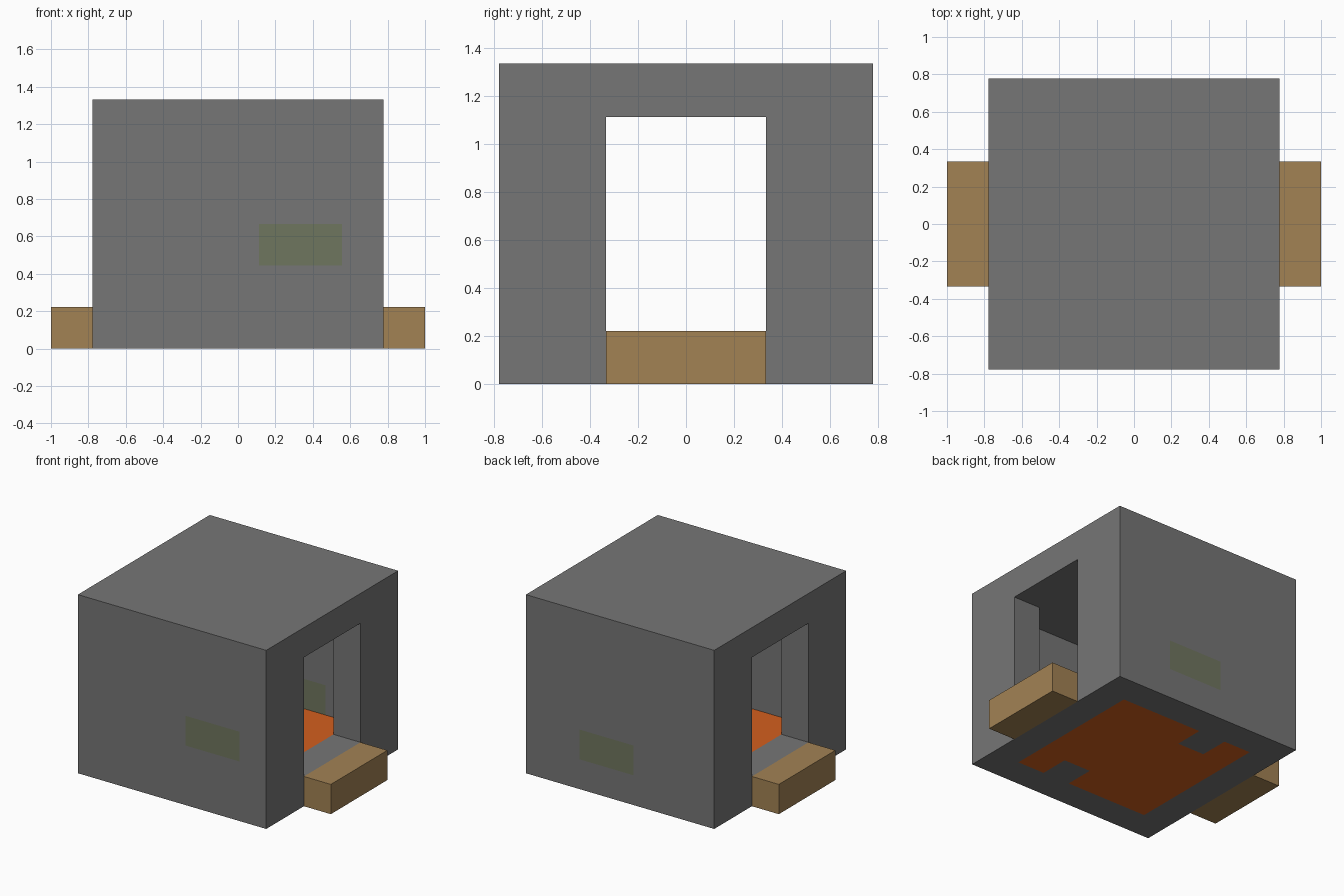
import bpy
import bmesh
from mathutils import Vector

cube = bpy.data.objects.get("Cube")
if cube:
    bpy.data.objects.remove(cube, do_unlink=True)

S = 2 / 9  # edge length of one building block


def make_material(name, rgb):
    """Flat material from 8-bit display colour."""
    linear = [((c / 255 + 0.055) / 1.055) ** 2.4 for c in rgb] + [1]
    mat = bpy.data.materials.new(name)
    mat.use_nodes = True
    mat.diffuse_color = linear
    bsdf = next(n for n in mat.node_tree.nodes if n.type == 'BSDF_PRINCIPLED')
    bsdf.inputs["Base Color"].default_value = linear
    bsdf.inputs["Roughness"].default_value = 0.9
    return mat


STONE, MOSS, WOOD, MOLTEN = range(4)
MATERIALS = [
    make_material("grey stone", (118, 118, 118)),
    make_material("mossy stone", (111, 118, 95)),
    make_material("wood planks", (162, 130, 84)),
    make_material("molten orange", (211, 95, 30)),
]


def part_at(x, y, z):
    """Name of the part that fills a block cell, or None for empty space."""
    ax, ay = abs(x), abs(y)
    if ax == 4 and ay <= 1 and z == 0:
        return "left_step" if x > 0 else "right_step"
    if ax > 3 or ay > 3 or not 0 <= z <= 5:
        return None
    if z == 0:
        return "floor"
    if z == 5:
        return "roof"
    doorway = ax == 3 and ay <= 1
    if max(ax, ay) == 3 and not doorway:
        return "walls"
    return None


def material_at(x, y, z):
    # Wooden steps
    if abs(x) == 4:
        return WOOD
    # Molten floor with two stone blocks set in its edge
    if z == 0 and max(abs(x), abs(y)) <= 2:
        return STONE if (x, y) in ((1, -2), (-1, 2)) else MOLTEN
    # Mossy pairs in the front and back walls
    if y == -3 and z == 2 and x in (1, 2):
        return MOSS
    if y == 3 and z == 1 and x in (0, 1):
        return MOSS
    return STONE


def add_face(bm, cell, axis, sign):
    """One outward square on the given side of a block."""
    centre = Vector((cell[0], cell[1], cell[2] + 0.5))
    n, u, v = Vector(), Vector(), Vector()
    n[axis] = sign / 2
    u[(axis + 1) % 3] = 0.5
    v[(axis + 2) % 3] = 0.5 * sign
    corners = (-u - v, u - v, u + v, v - u)
    face = bm.faces.new([bm.verts.new((centre + n + c) * S) for c in corners])
    face.material_index = material_at(*cell)


def build_part(name):
    bm = bmesh.new()
    cells = [(x, y, z) for x in range(-4, 5) for y in range(-3, 4)
             for z in range(6) if part_at(x, y, z) == name]
    for cell in cells:
        for axis in range(3):
            for sign in (-1, 1):
                beside = list(cell)
                beside[axis] += sign
                # Only exposed sides become faces
                if part_at(*beside) is None:
                    add_face(bm, cell, axis, sign)
    # Merge the squares into large flat panels
    bmesh.ops.remove_doubles(bm, verts=bm.verts, dist=S / 100)
    bmesh.ops.dissolve_limit(bm, angle_limit=0.01, verts=bm.verts,
                             edges=bm.edges, delimit={'MATERIAL'})
    mesh = bpy.data.meshes.new(name)
    bm.to_mesh(mesh)
    bm.free()
    for mat in MATERIALS:
        mesh.materials.append(mat)
    bpy.context.collection.objects.link(bpy.data.objects.new(name, mesh))


for part in ("floor", "walls", "roof", "left_step", "right_step"):
    build_part(part)
